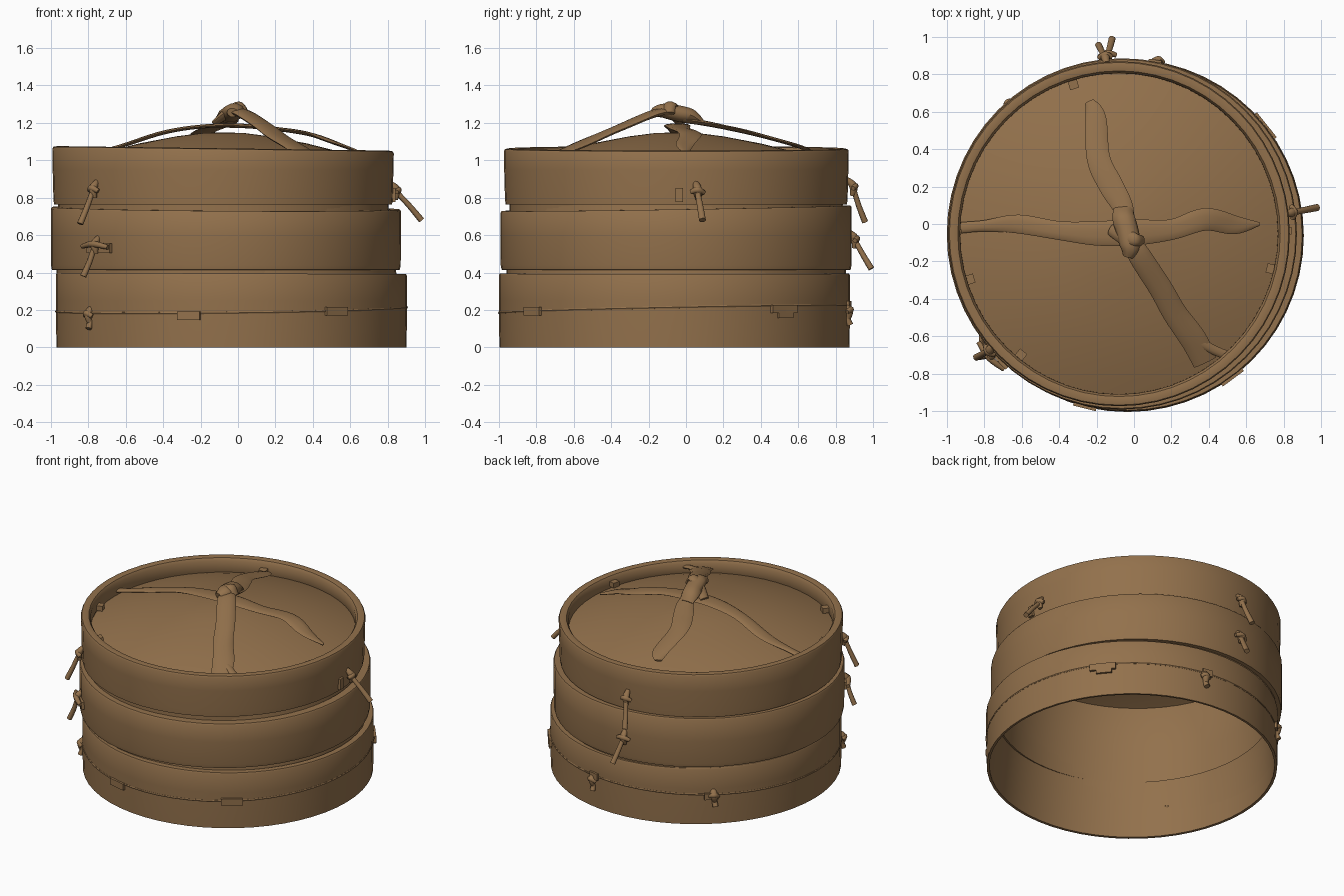
import bpy, bmesh, math
from mathutils import Vector

bamboo = bpy.data.materials.new("bamboo brown")
bamboo.diffuse_color = (0.29, 0.165, 0.072, 1)
UP = Vector((0, 0, 1))


def finish(name, bm, angle=40):
    bmesh.ops.recalc_face_normals(bm, faces=bm.faces)
    me = bpy.data.meshes.new(name)
    bm.to_mesh(me)
    bm.free()
    ob = bpy.data.objects.new(name, me)
    bpy.context.collection.objects.link(ob)
    me.materials.append(bamboo)
    bpy.ops.object.select_all(action='DESELECT')
    ob.select_set(True)
    bpy.context.view_layer.objects.active = ob
    bpy.ops.object.shade_smooth_by_angle(angle=math.radians(angle))
    return ob


def lathe(name, profile, cx, cy, tilt=(0, 0), above=99, lean=0, n=56, ys=1.0):
    """Closed ring from an (r, z) loop; points above a height are tilted, lean shifts x with z."""
    bm = bmesh.new()
    rows = []
    for i in range(n):
        a = 2 * math.pi * i / n
        row = []
        for r, z in profile:
            x, y = cx + lean * z + r * math.cos(a), cy + ys * r * math.sin(a)
            dz = tilt[0] * x + tilt[1] * y if z > above else 0
            row.append(bm.verts.new((x, y, z + dz)))
        rows.append(row)
    m = len(profile)
    for i in range(n):
        p, q = rows[i], rows[(i + 1) % n]
        for j in range(m):
            k = (j + 1) % m
            bm.faces.new((p[j], q[j], q[k], p[k]))
    bmesh.ops.remove_doubles(bm, verts=bm.verts, dist=1e-5)
    return finish(name, bm)


def band(name, pts, ref=UP, sub=6, sides=10):
    """Sweep an ellipse along smooth (x, y, z, width, thickness) points."""
    def cr(a, b, c, d, t):
        return 0.5 * (2 * b + (c - a) * t + (2 * a - 5 * b + 4 * c - d) * t * t
                      + (3 * b - a - 3 * c + d) * t ** 3)
    P = [pts[0]] + list(pts) + [pts[-1]]
    path = []
    for i in range(1, len(P) - 2):
        for s in range(sub):
            path.append([cr(*[P[i + o][k] for o in (-1, 0, 1, 2)], s / sub) for k in range(5)])
    path.append(list(pts[-1]))
    bm = bmesh.new()
    rings = []
    for i, p in enumerate(path):
        t = (Vector(path[min(i + 1, len(path) - 1)][:3]) - Vector(path[max(i - 1, 0)][:3])).normalized()
        side = t.cross(ref).normalized()
        nor = side.cross(t)
        rings.append([bm.verts.new(Vector(p[:3]) + side * (p[3] / 2 * math.cos(2 * math.pi * j / sides))
                                   + nor * (p[4] / 2 * math.sin(2 * math.pi * j / sides)))
                      for j in range(sides)])
    for a, b in zip(rings, rings[1:]):
        for j in range(sides):
            k = (j + 1) % sides
            bm.faces.new((a[j], a[k], b[k], b[j]))
    bm.faces.new(rings[0])
    bm.faces.new(rings[-1])
    return finish(name, bm, 50)


def plate(name, cx, cy, r, deg, z, w, h, d=0.03):
    """Small block lying tangent to a ring."""
    a = math.radians(deg)
    out, side = Vector((math.cos(a), math.sin(a), 0)), Vector((-math.sin(a), math.cos(a), 0))
    bm = bmesh.new()
    bmesh.ops.create_cube(bm, size=1)
    for v in bm.verts:
        c = v.co.copy()
        v.co = Vector((cx, cy, z)) + out * (r + c.x * d) + side * (c.y * w) + UP * (c.z * h)
    return finish(name, bm)


def tie(name, cx, cy, r, deg, z, tail=(0.12, 0.0, -0.18), spread=0.035):
    """Knotted cord: lumpy knot plus a hanging tail (out, side, down)."""
    a = math.radians(deg)
    out, side = Vector((math.cos(a), math.sin(a), 0)), Vector((-math.sin(a), math.cos(a), 0))
    ref = (side + out * 0.3).normalized()

    def at(o, s, u, w, t):
        p = Vector((cx, cy, z)) + out * (r + o) + side * s + UP * u
        return (*p, w, t)
    band(name + "_knot", [at(-0.01, -0.005, 0.05, 0.025, 0.03), at(0.025, 0, 0.01, 0.045, 0.05),
                          at(0.02, 0.005, -0.04, 0.025, 0.03)], ref)
    band(name + "_loop", [at(0.02, -spread, 0.0, 0.025, 0.025), at(0.035, 0, 0.012, 0.035, 0.035),
                          at(0.02, spread, -0.005, 0.025, 0.025)])
    o, s, u = tail
    band(name + "_tail", [at(0.025, 0, 0, 0.028, 0.03), at(o * 0.6, s * 0.5, u * 0.5, 0.03, 0.035),
                          at(o, s, u, 0.034, 0.038)], ref)


B = (-0.035, -0.062)   # bottom tier centre
M = (-0.065, -0.053)   # middle tier centre
T = (-0.08, -0.052)    # top tier centre

# Stacked tiers, each with a recessed lip below
lathe("bottom_tier", [(0.935, 0), (0.938, 0.12), (0.939, 0.25), (0.939, 0.385), (0.934, 0.395),
                      (0.895, 0.395), (0.905, 0.3), (0.922, 0.0)], *B, (-0.004, 0), 0.35)
lathe("middle_tier", [(0.905, 0.39), (0.905, 0.413), (0.93, 0.415), (0.935, 0.44), (0.936, 0.6), (0.936, 0.735),
                      (0.93, 0.744), (0.88, 0.744), (0.893, 0.39)], *M, (-0.007, 0.016), 0.7, ys=1.003)
lathe("top_tier", [(0.883, 0.73), (0.883, 0.763), (0.904, 0.764), (0.907, 0.8), (0.911, 0.95), (0.913, 1.048),
                   (0.907, 1.059), (0.885, 1.063), (0.862, 1.058), (0.85, 1.04), (0.849, 0.97), (0.862, 0.94),
                   (0.873, 0.73)], *T, (-0.0135, 0), 0.96, ys=1.01)

# Smooth inner wall closing into the thin domed lid
lathe("inner_wall", [(0.925, 0.0), (0.918, 0.0), (0.90, 0.3), (0.878, 0.6), (0.855, 0.93), (0.86, 0.94),
                     (0.884, 0.6), (0.905, 0.3)], -0.033, -0.06, lean=-0.047)
lathe("lid_dome", [(0, 1.15), (0.12, 1.145), (0.25, 1.128), (0.45, 1.09), (0.62, 1.047), (0.78, 0.995),
                   (0.862, 0.965), (0.862, 0.94), (0.78, 0.973), (0.62, 1.025), (0.45, 1.068), (0.25, 1.106),
                   (0, 1.13)], -0.08, -0.052, ys=1.005)

# Cord line running round the bottom tier, mostly sunk in
lathe("bottom_cord", [(0.937 + 0.006 * math.cos(k * math.pi / 3), 0.205 + 0.007 * math.sin(k * math.pi / 3))
                      for k in range(6)], *B, (0.012, 0.02), 0.1)

# Lid straps and central knot
band("cross_strap", [(-0.925, -0.02, 1.0, 0.06, 0.02), (-0.8, -0.01, 1.03, 0.06, 0.02),
                     (-0.62, 0.0, 1.078, 0.1, 0.02), (-0.4, -0.035, 1.148, 0.1, 0.022),
                     (-0.2, -0.05, 1.18, 0.13, 0.022), (0.0, -0.045, 1.185, 0.14, 0.025),
                     (0.2, -0.03, 1.168, 0.11, 0.022), (0.38, 0.025, 1.14, 0.12, 0.022),
                     (0.54, -0.005, 1.085, 0.1, 0.02), (0.67, 0.0, 1.035, 0.02, 0.015)])
band("back_strap", [(-0.24, 0.655, 1.055, 0.05, 0.015), (-0.205, 0.57, 1.085, 0.11, 0.02),
                    (-0.19, 0.35, 1.145, 0.125, 0.022), (-0.12, 0.2, 1.178, 0.13, 0.022),
                    (-0.06, 0.09, 1.2, 0.11, 0.028), (-0.04, -0.02, 1.22, 0.09, 0.04)])
band("front_strap", [(-0.02, -0.08, 1.255, 0.09, 0.05), (0.03, -0.17, 1.25, 0.12, 0.04),
                     (0.14, -0.34, 1.18, 0.125, 0.035), (0.22, -0.48, 1.12, 0.13, 0.035),
                     (0.32, -0.62, 1.06, 0.14, 0.03), (0.38, -0.74, 1.01, 0.13, 0.025)])
band("front_strap_fork", [(0.33, -0.62, 1.055, 0.06, 0.03), (0.42, -0.67, 1.03, 0.05, 0.025),
                          (0.49, -0.7, 1.01, 0.05, 0.025)])
band("lid_knot", [(-0.03, -0.175, 1.255, 0.06, 0.05), (-0.02, -0.12, 1.265, 0.11, 0.08),
                  (-0.035, -0.04, 1.25, 0.12, 0.09), (-0.055, 0.03, 1.235, 0.12, 0.075),
                  (-0.06, 0.085, 1.205, 0.10, 0.03)])
band("knot_wrap", [(-0.125, -0.03, 1.2, 0.06, 0.03), (-0.06, -0.06, 1.25, 0.09, 0.05),
                   (0.005, -0.085, 1.295, 0.07, 0.04), (0.04, -0.09, 1.25, 0.06, 0.04)])

# Cord ties on the upper tiers
tie("front_left_top_tie", *T, 0.91, 222, 0.84, (0.10, -0.02, -0.18))
tie("front_left_middle_tie", *M, 0.935, 223, 0.54, (0.07, -0.04, -0.16), 0.1)
tie("right_top_tie", *T, 0.91, 7, 0.83, (0.16, 0.01, -0.15))
tie("back_top_tie", *T, 0.925, 94.5, 0.85, (0.09, 0.03, -0.18))
tie("back_middle_tie", *M, 0.935, 94.5, 0.57, (0.11, -0.03, -0.15), 0.045)
plate("right_top_peg", *T, 0.91, 1, 0.815, 0.04, 0.075, 0.025)
plate("middle_front_left_clip", *M, 0.935, 224, 0.53, 0.18, 0.05)

# Clips and small knots on the bottom tier
for i, (deg, z, w) in enumerate([(256, 0.168, 0.125), (306.5, 0.192, 0.14), (38.5, 0.205, 0.17),
                                 (39, 0.18, 0.1), (131, 0.2, 0.09), (81, 0.225, 0.07)]):
    plate(f"bottom_clip_{i}", *B, 0.937, deg, z, w, 0.045)
for i, (deg, z) in enumerate([(216, 0.17), (80, 0.19), (132, 0.2)]):
    tie(f"bottom_tie_{i}", *B, 0.922, deg, z, (0.03, 0.01, -0.07), 0.03)

# Little pegs inside the lid rim
for i, deg in enumerate([197, 231, 107, 347]):
    plate(f"rim_peg_{i}", *T, 0.835, deg, 1.0, 0.05, 0.035, 0.05)
